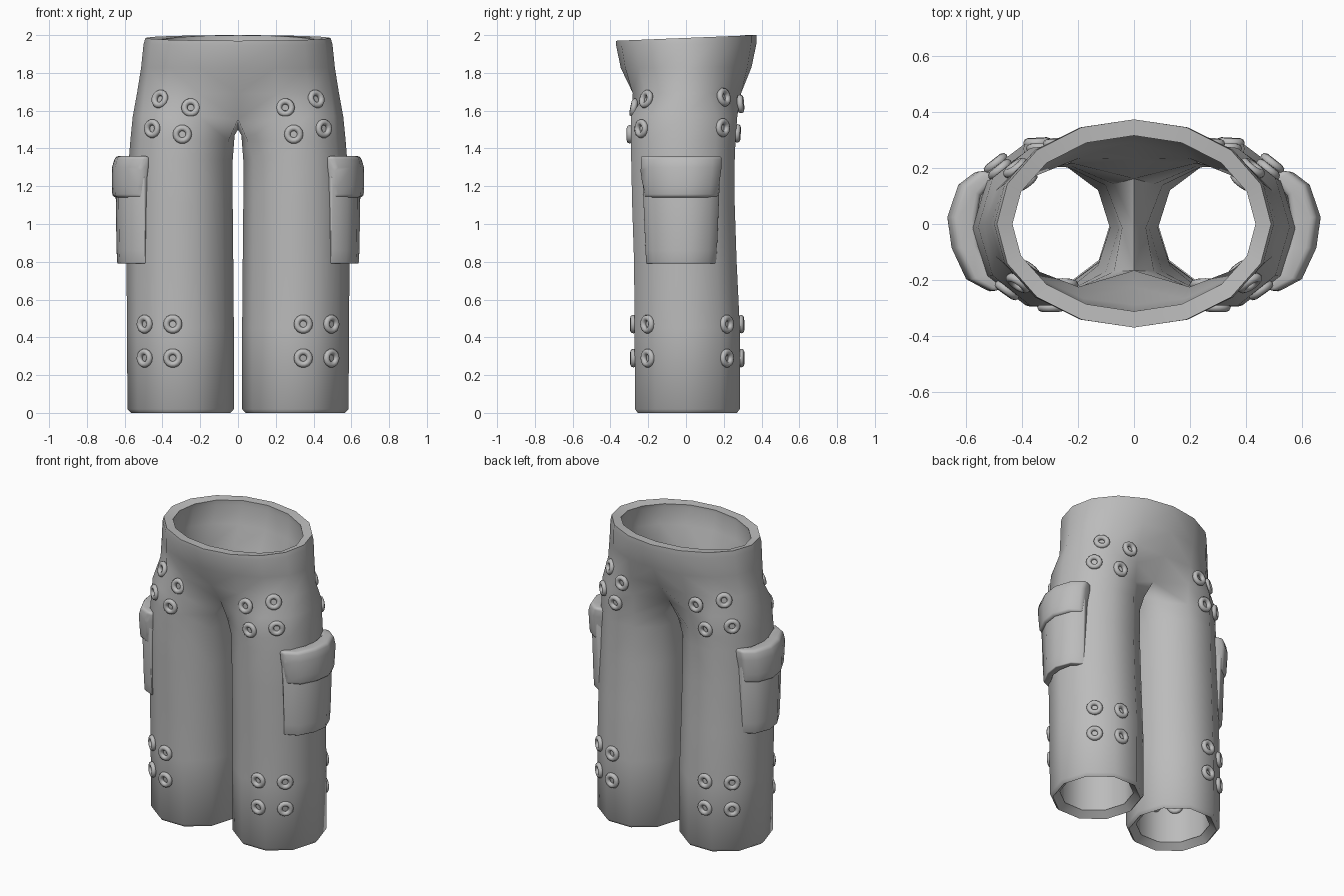
import bpy, bmesh, math
from mathutils import Vector
from mathutils.bvhtree import BVHTree

if "Cube" in bpy.data.objects:
    bpy.data.objects.remove(bpy.data.objects["Cube"])

cloth = bpy.data.materials.new("grey cloth")
cloth.diffuse_color = (0.5, 0.5, 0.5, 1)
cloth.use_nodes = True
cloth.node_tree.nodes["Principled BSDF"].inputs["Base Color"].default_value = cloth.diffuse_color


def make(name, bm):
    bmesh.ops.recalc_face_normals(bm, faces=bm.faces)
    me = bpy.data.meshes.new(name)
    bm.to_mesh(me)
    bm.free()
    me.materials.append(cloth)
    ob = bpy.data.objects.new(name, me)
    bpy.context.collection.objects.link(ob)
    return ob


def apply_modifiers(ob, angle):
    bpy.ops.object.select_all(action='DESELECT')
    bpy.context.view_layer.objects.active = ob
    ob.select_set(True)
    for m in list(ob.modifiers):
        bpy.ops.object.modifier_apply(modifier=m.name)
    bpy.ops.object.shade_smooth_by_angle(angle=math.radians(angle))


# Trousers: ten-sided leg tube, joined at the crotch to half of a sixteen-sided waist
bm = bmesh.new()
# z, inner x, outer x, front y, back y
leg_levels = [(0.0, .04, .565, -.255, .27), (.02, .022, .585, -.27, .285), (.45, .022, .588, -.272, .285),
              (.8, .025, .59, -.275, .268), (1.1, .028, .585, -.285, .258), (1.34, .028, .578, -.29, .258),
              (1.44, .018, .57, -.29, .262)]
rings = []
for z, x0, x1, y0, y1 in leg_levels:
    cx, rx, cy, ry = (x0 + x1) / 2, (x1 - x0) / 2, (y0 + y1) / 2, (y1 - y0) / 2 / .951
    rings.append([bm.verts.new((cx + rx * math.cos(k * math.pi / 5), cy + ry * math.sin(k * math.pi / 5), z))
                  for k in range(10)])
rings[-1][5].co.z += .03
for k in (4, 6):
    rings[-1][k].co.x -= .02
for a, b in zip(rings, rings[1:]):
    for k in range(10):
        j = (k + 1) % 10
        bm.faces.new((a[k], a[j], b[j], b[k]))

# Crotch ring: three verts lie on the centre line
saddle = {4: (0, .185, 1.555), 5: (0, -.01, 1.5), 6: (0, -.19, 1.555)}
ring = []
for k in range(10):
    a = k * math.pi / 5
    p = saddle.get(k, (.288 + .269 * math.cos(a), -.01 + .296 * math.sin(a), 1.57))
    ring.append(bm.verts.new(p))
for k in range(10):
    j = (k + 1) % 10
    bm.faces.new((rings[-1][k], rings[-1][j], ring[j], ring[k]))

# Hip arcs: z, half width, front y, back y, centre front y, centre back y, front drop
arc = [ring[k % 10] for k in range(-4, 5)]
for z, w, f, b, cf, cb, drop in [(1.69, .535, -.305, .315, -.28, .285, 0), (1.83, .513, -.348, .352, -.345, .347, .005),
                                 (1.96, .5, -.37, .374, -.37, .374, .015), (2.0, .49, -.37, .374, -.37, .374, .03)]:
    new = []
    for k in range(-4, 5):
        s, c = math.sin(k * math.pi / 8), math.cos(k * math.pi / 8)
        y = b * s if s > 0 else -f * s
        if abs(k) == 4:
            y = cb if k > 0 else cf
        new.append(bm.verts.new((0 if abs(k) == 4 else w * c, y, z - drop * (1 - s) / 2)))
    for i in range(8):
        bm.faces.new((arc[i], arc[i + 1], new[i + 1], new[i]))
    arc = new
trousers = make("trousers", bm)
# Thinner cloth along the crotch seam
group = trousers.vertex_groups.new(name="thickness")
for v in trousers.data.vertices:
    seam = 1.3 < v.co.z < 1.6 and v.co.x < .09
    group.add([v.index], .45 if seam else 1, 'REPLACE')
mir = trousers.modifiers.new("mirror", 'MIRROR')
mir.use_clip = True
sol = trousers.modifiers.new("cloth thickness", 'SOLIDIFY')
sol.thickness = .058
sol.offset = -1
sol.vertex_group = "thickness"
apply_modifiers(trousers, 62)

tree_bm = bmesh.new()
tree_bm.from_mesh(trousers.data)
tree = BVHTree.FromBMesh(tree_bm)
tree_bm.free()


# Eyelets: rings seated on the cloth, with a matching ring on the inner face
def torus(bm, pos, normal, R=.034, r=.0165, n=14, m=8):
    q = normal.to_track_quat('Z', 'Y')
    g = [[bm.verts.new(pos + q @ Vector(((R + r * math.cos(v)) * math.cos(u), (R + r * math.cos(v)) * math.sin(u),
                                         r * math.sin(v))))
          for v in (2 * math.pi * j / m for j in range(m))] for u in (2 * math.pi * i / n for i in range(n))]
    for i in range(n):
        for j in range(m):
            i2, j2 = (i + 1) % n, (j + 1) % m
            bm.faces.new((g[i][j], g[i2][j], g[i2][j2], g[i][j2]))


low = [(x, z) for x in (.345, .49) for z in (.29, .47)]
groups = {"front_hip_eyelets": (-1, [(.41, 1.66), (.25, 1.615), (.45, 1.505), (.295, 1.475)]),
          "back_hip_eyelets": (1, [(.42, 1.67), (.275, 1.635), (.475, 1.51), (.335, 1.48)]),
          "front_shin_eyelets": (-1, low), "back_calf_eyelets": (1, low)}
for name, (side, spots) in groups.items():
    bm = bmesh.new()
    for x, z in spots:
        hit, normal, _, _ = tree.ray_cast(Vector((x, side * 2, z)), Vector((0, -side, 0)))
        # Blend the face direction with the round of the leg
        radial = Vector((hit.x - .305, hit.y, 0)).normalized()
        normal = (normal + radial * .7).normalized()
        torus(bm, hit + normal * .007, normal)
        torus(bm, hit - normal * .055, normal)
    ob = make(name, bm)
    ob.modifiers.new("mirror", 'MIRROR').use_mirror_merge = False
    apply_modifiers(ob, 60)


# Cargo pockets: curved slabs wrapped around the outside of each leg
outer = [(.515, -.243), (.6, -.197), (.652, -.085), (.667, .025), (.628, .14), (.56, .192)]
inner = [(.465, -.225), (.51, -.17), (.555, -.08), (.565, .01), (.55, .1), (.485, .172)]


def pocket_part(name, rows, bevel):
    """rows: z, width scale, outward shift"""
    bm = bmesh.new()
    loops = []
    for z, s, d in rows:
        pts = [(x + d, -.025 + (y + .025) * s) for x, y in outer] + \
              [(x + (1 - s) * .2, -.025 + (y + .025) * s) for x, y in reversed(inner)]
        loops.append([bm.verts.new((x, y, z)) for x, y in pts])
    n = len(loops[0])
    for a, b in zip(loops, loops[1:]):
        for k in range(n):
            bm.faces.new((a[k], a[(k + 1) % n], b[(k + 1) % n], b[k]))
    for lp in (loops[0], loops[-1]):
        for k in range(len(outer) - 1):
            bm.faces.new((lp[k], lp[k + 1], lp[n - 2 - k], lp[n - 1 - k]))
    ob = make(name, bm)
    bv = ob.modifiers.new("soft edge", 'BEVEL')
    bv.width = bevel
    bv.segments = 3
    bv.angle_limit = math.radians(50)
    ob.modifiers.new("mirror", 'MIRROR').use_mirror_merge = False
    apply_modifiers(ob, 50)


pocket_part("pocket_pouch", [(.79, .86, -.028), (.86, .88, -.024), (1.25, .95, -.018)], .026)
pocket_part("pocket_flap", [(1.14, .91, -.002), (1.2, .94, 0), (1.3, 1, 0), (1.36, 1.01, -.018)], .026)
